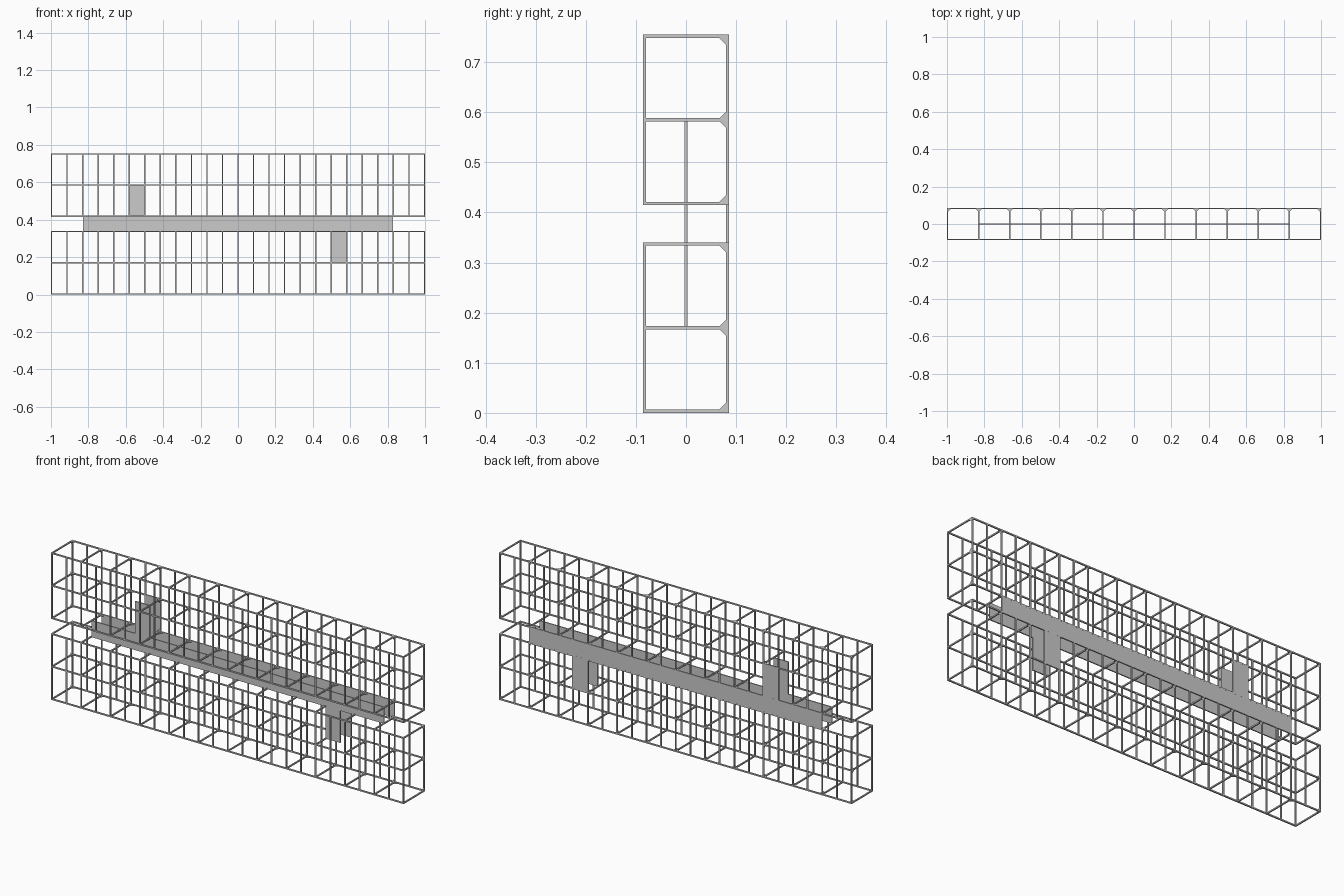
import bpy, bmesh
from mathutils import Vector

if "Cube" in bpy.data.objects:
    bpy.data.objects.remove(bpy.data.objects["Cube"])

T = 0.0065            # bar thickness
Y = 0.083             # front/back bar plane
BAY = 1.9935 / 12     # bay width
X0 = -1.9935 / 2
LEVELS = {"lower": (0.0035, 0.170, 0.337), "upper": (0.418, 0.585, 0.7515)}


def box(bm, x0, x1, y0, y1, z0, z1):
    r = bmesh.ops.create_cube(bm, size=1)
    for v in r["verts"]:
        v.co = Vector(((x0 + x1) / 2 + v.co.x * (x1 - x0),
                       (y0 + y1) / 2 + v.co.y * (y1 - y0),
                       (z0 + z1) / 2 + v.co.z * (z1 - z0)))


def bar(bm, a, b):
    """Square axis-aligned bar between two points."""
    h = T / 2
    lo = [min(p, q) - h for p, q in zip(a, b)]
    hi = [max(p, q) + h for p, q in zip(a, b)]
    box(bm, lo[0], hi[0], lo[1], hi[1], lo[2], hi[2])


def gusset(bm, corner, u, v, leg=0.013):
    """Triangular corner brace spanned by directions u and v."""
    c, u, v = Vector(corner), Vector(u), Vector(v)
    n = u.cross(v).normalized() * T / 2
    pts = (c, c + u * leg, c + v * leg)
    lo = [bm.verts.new(p - n) for p in pts]
    hi = [bm.verts.new(p + n) for p in pts]
    bm.faces.new(lo[::-1])
    bm.faces.new(hi)
    for i in range(3):
        j = (i + 1) % 3
        bm.faces.new((lo[i], lo[j], hi[j], hi[i]))


def finish(bm, name):
    bmesh.ops.recalc_face_normals(bm, faces=bm.faces)
    me = bpy.data.meshes.new(name)
    bm.to_mesh(me)
    bm.free()
    bpy.context.collection.objects.link(bpy.data.objects.new(name, me))


for name, zs in LEVELS.items():
    # long rails
    bm = bmesh.new()
    for z in zs:
        for y in (-Y, Y):
            bar(bm, (X0, y, z), (-X0, y, z))
    finish(bm, name + "_rails")

    # uprights at every half bay
    bm = bmesh.new()
    for i in range(25):
        x = X0 + i * BAY / 2
        for y in (-Y, Y):
            bar(bm, (x, y, zs[0]), (x, y, zs[2]))
    finish(bm, name + "_uprights")

    # cross bars from front to back
    bm = bmesh.new()
    for i in range(13):
        for z in zs:
            x = X0 + i * BAY
            bar(bm, (x, -Y, z), (x, Y, z))
    finish(bm, name + "_cross_bars")

    # corner braces along the back
    bm = bmesh.new()
    h = T / 2
    for i in range(13):
        x = X0 + i * BAY
        for k, z in enumerate(zs):
            for s in (-1, 1):
                if 0 <= k + s <= 2:
                    gusset(bm, (x, Y - h, z + s * h), (0, -1, 0), (0, 0, s))
                if 0 <= i + s <= 12:
                    gusset(bm, (x + s * h, Y - h, z), (0, -1, 0), (s, 0, 0))
    finish(bm, name + "_braces")

# two parallel walkway panels, each with one tab up and one tab down
for name, y in (("middle_panel", 0.0), ("back_panel", Y)):
    outline = [(-0.83, 0.335), (0.4985, 0.335), (0.4985, 0.17), (0.5815, 0.17),
               (0.5815, 0.335), (0.83, 0.335), (0.83, 0.42), (-0.4985, 0.42),
               (-0.4985, 0.585), (-0.5815, 0.585), (-0.5815, 0.42), (-0.83, 0.42)]
    bm = bmesh.new()
    face = bm.faces.new([bm.verts.new((x, y - 0.003, z)) for x, z in outline])
    r = bmesh.ops.extrude_face_region(bm, geom=[face], use_keep_orig=True)
    for v in r["geom"]:
        if isinstance(v, bmesh.types.BMVert):
            v.co.y += 0.006
    finish(bm, name)
